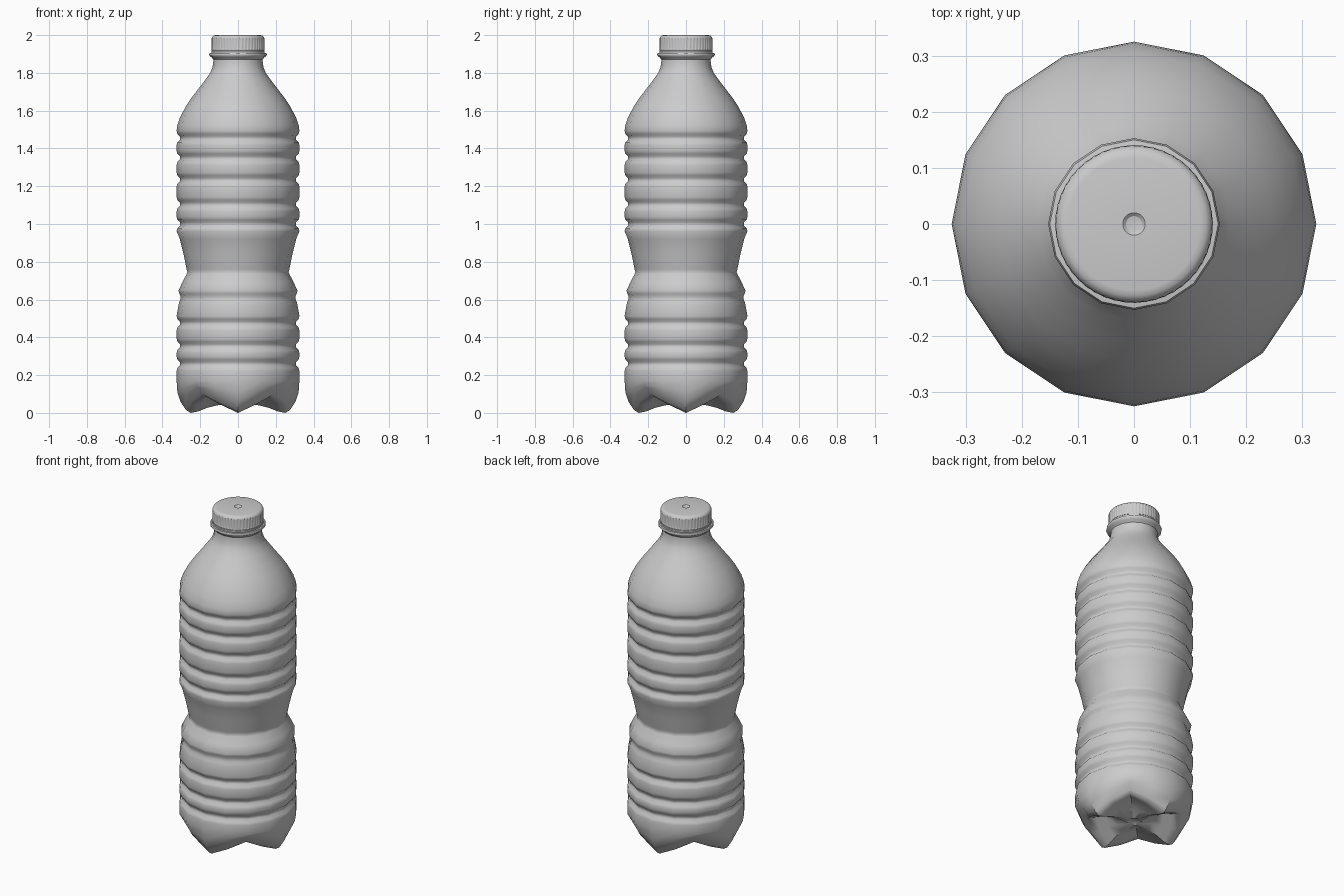
import bpy, bmesh, math

if "Cube" in bpy.data.objects:
    bpy.data.objects.remove(bpy.data.objects["Cube"])


def lathe(name, profile, sides, shape=None, angle=40):
    """Revolve (r, z) points; shape(i, theta, r, z) may vary a ring. r = 0 makes a pole."""
    bm = bmesh.new()
    rings = []
    for i, (r, z) in enumerate(profile):
        if r == 0:
            rings.append([bm.verts.new((0, 0, z))])
            continue
        ring = []
        for k in range(sides):
            t = 2 * math.pi * k / sides
            rr, zz = shape(k, t, r, z) if shape else (r, z)
            ring.append(bm.verts.new((rr * math.cos(t), rr * math.sin(t), zz)))
        rings.append(ring)
    for a, b in zip(rings, rings[1:]):
        for k in range(sides):
            n = (k + 1) % sides
            quad = [a[k % len(a)], a[n % len(a)], b[n % len(b)], b[k % len(b)]]
            bm.faces.new(list(dict.fromkeys(quad)))
    bmesh.ops.recalc_face_normals(bm, faces=bm.faces)
    mesh = bpy.data.meshes.new(name)
    bm.to_mesh(mesh)
    bm.free()
    ob = bpy.data.objects.new(name, mesh)
    bpy.context.collection.objects.link(ob)
    bpy.ops.object.select_all(action='DESELECT')
    ob.select_set(True)
    bpy.context.view_layer.objects.active = ob
    bpy.ops.object.shade_smooth_by_angle(angle=math.radians(angle))
    return ob


def groove(z, r=0.325, depth=0.017):
    """Profile points of one rounded rib groove, going up."""
    return [(r, z - 0.038), (r - 0.004, z - 0.022), (r - depth, z - 0.009),
            (r - depth, z + 0.009), (r - 0.004, z + 0.022), (r, z + 0.038)]


# Bottle body: base feet, lower ribs, waist, upper ribs, shoulder, neck
body = [(0, 0.065), (0.025, 0.062), (0.04, 0.052), (0.10, 0.042), (0.16, 0.028),
        (0.21, 0.008), (0.25, 0.0), (0.275, 0.015), (0.305, 0.06), (0.321, 0.11),
        (0.325, 0.17)]
for z in (0.26, 0.355, 0.475):
    body += groove(z)
body += groove(0.61, 0.315, 0.01)
body += [(0.295, 0.69), (0.272, 0.735), (0.268, 0.745), (0.272, 0.76),
         (0.288, 0.84), (0.308, 0.92)]
for z in (1.0, 1.105, 1.235, 1.35, 1.455):
    body += groove(z)
body += [(0.322, 1.52), (0.307, 1.565), (0.275, 1.625), (0.245, 1.67), (0.21, 1.715),
         (0.172, 1.765), (0.147, 1.80), (0.135, 1.83), (0.131, 1.86), (0.131, 1.88),
         (0.125, 1.90), (0.125, 1.96)]


# Lift the base between the four feet
def feet(k, t, r, z):
    if z > 0.14 or r < 0.05:
        return r, z
    valley = 0.5 - 0.5 * math.cos(4 * t)
    lift = 0.09 * math.sin(math.pi * min(1, (r - 0.04) / 0.42))
    lift *= min(1, (0.17 - z) / 0.12)
    return r - 0.008 * valley * (r > 0.26), z + lift * valley


lathe("bottle_body", body, 16, feet, 45)

# Neck support flange
lathe("neck_flange", [(0.128, 1.868), (0.140, 1.882), (0.151, 1.890), (0.153, 1.897),
                      (0.150, 1.905), (0.128, 1.908)], 16)

# Tamper ring under the cap
lathe("tamper_ring", [(0.125, 1.901), (0.138, 1.901), (0.140, 1.906), (0.140, 1.917),
                      (0.136, 1.921), (0.125, 1.921)], 48)


# Screw cap with fine grip ribs and a moulding dimple
def knurl(k, t, r, z):
    grip = 1.925 < z < 1.982 and r > 0.138
    return (r - 0.003 * (k // 2 % 2) if grip else r), z


lathe("screw_cap", [(0.125, 1.919), (0.139, 1.919), (0.140, 1.924), (0.1405, 1.928),
                    (0.1405, 1.978), (0.139, 1.985), (0.135, 1.993), (0.128, 1.998),
                    (0.118, 2.0), (0.02, 2.0), (0.014, 1.995), (0, 1.993)],
      192, knurl, 30)
